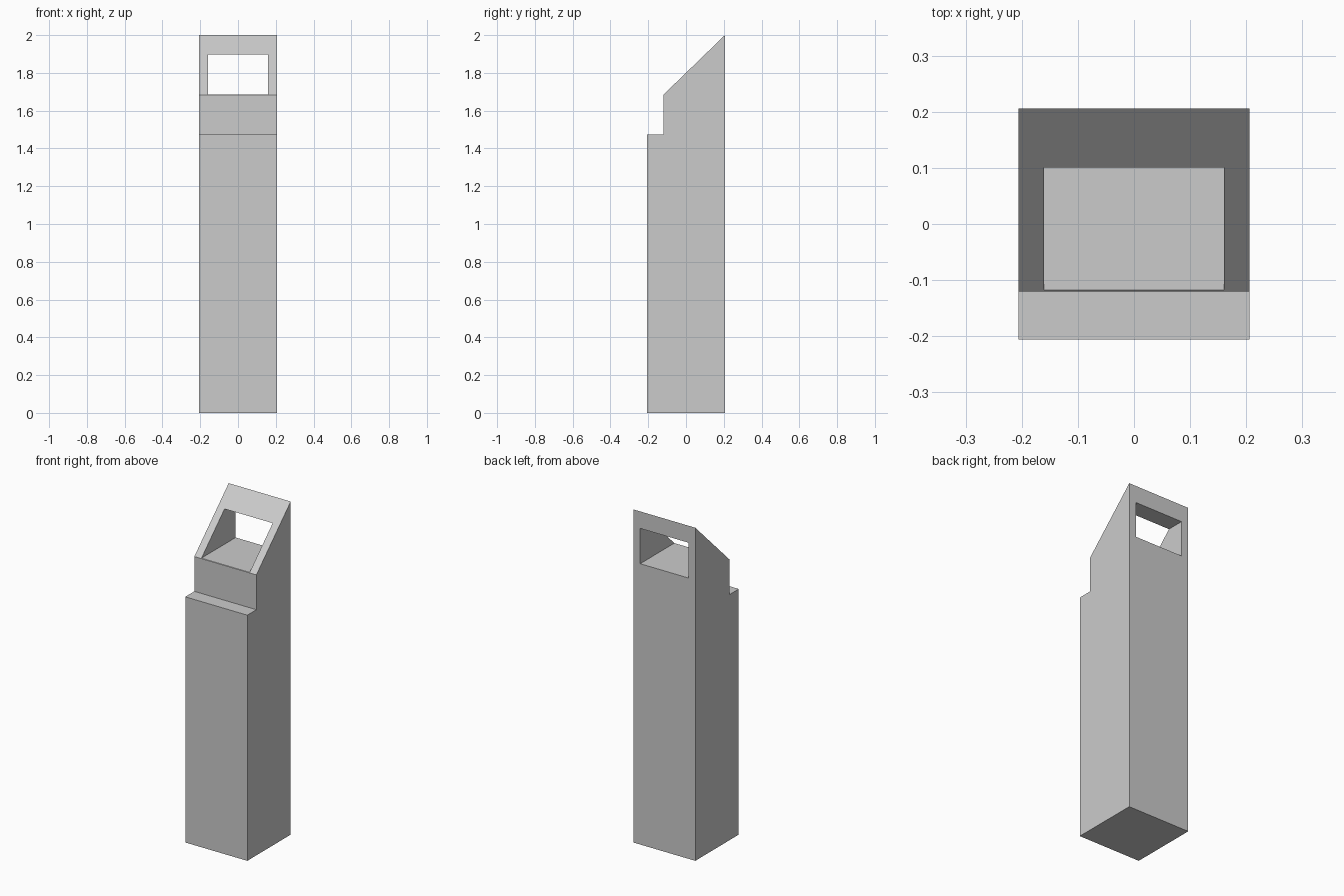
import bpy, bmesh

if "Cube" in bpy.data.objects:
    bpy.data.objects.remove(bpy.data.objects["Cube"])

HALF = 0.206


def extrude_profile(name, points, half_width):
    """Extrude a closed side profile of (y, z) points along x."""
    bm = bmesh.new()
    face = bm.faces.new([bm.verts.new((-half_width, y, z)) for y, z in points])
    out = bmesh.ops.extrude_face_region(bm, geom=[face])
    verts = [g for g in out["geom"] if isinstance(g, bmesh.types.BMVert)]
    bmesh.ops.translate(bm, verts=verts, vec=(2 * half_width, 0, 0))
    bmesh.ops.recalc_face_normals(bm, faces=bm.faces)
    mesh = bpy.data.meshes.new(name)
    bm.to_mesh(mesh)
    bm.free()
    obj = bpy.data.objects.new(name, mesh)
    bpy.context.collection.objects.link(obj)
    return obj


# Square post with a front step and a sloping top
post = extrude_profile("post", [
    (-HALF, 0), (HALF, 0), (HALF, 2.0),
    (-0.12, 1.684), (-0.12, 1.475), (-HALF, 1.475),
], HALF)

# Rectangular window running through the sloped head from front to back
cutter = extrude_profile("window_cutter", [
    (-0.4, 1.686), (0.4, 1.686), (0.4, 1.898), (-0.4, 1.898),
], 0.16)
cutter.hide_render = True

window = post.modifiers.new("window", "BOOLEAN")
window.operation = "DIFFERENCE"
window.solver = "EXACT"
window.object = cutter

# Apply the cut and drop the helper
bpy.context.view_layer.objects.active = post
post.select_set(True)
bpy.ops.object.modifier_apply(modifier=window.name)
bpy.data.objects.remove(cutter, do_unlink=True)
